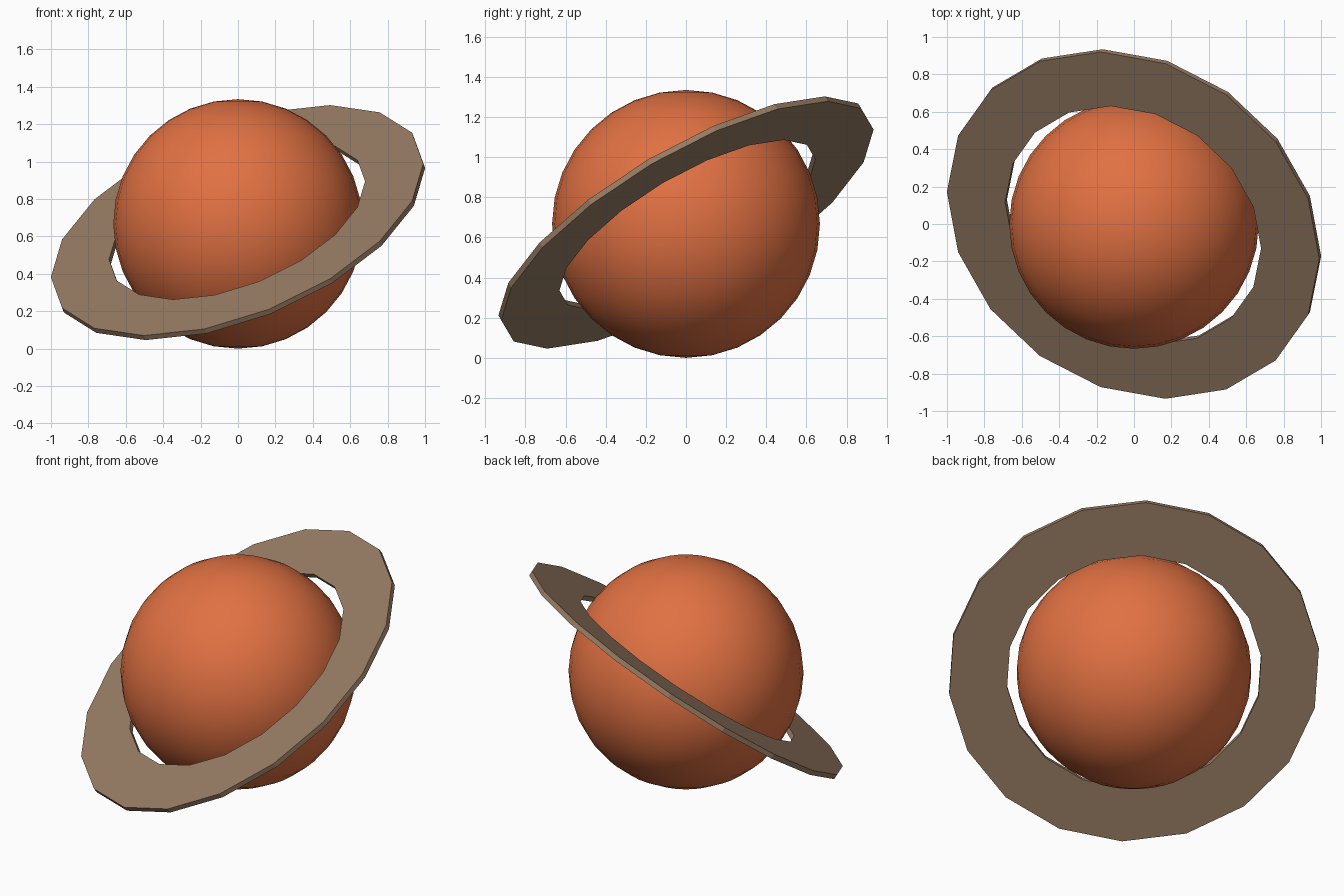
import bpy, bmesh, math
from mathutils import Matrix

if "Cube" in bpy.data.objects:
    bpy.data.objects.remove(bpy.data.objects["Cube"])


def material(name, rgb):
    m = bpy.data.materials.new(name)
    m.diffuse_color = (*rgb, 1)
    m.use_nodes = True
    m.node_tree.nodes["Principled BSDF"].inputs["Base Color"].default_value = m.diffuse_color
    return m


# Planet body: smooth sphere standing on the ground
bpy.ops.mesh.primitive_uv_sphere_add(segments=32, ring_count=16, radius=0.667, location=(0, 0, 0.667))
planet = bpy.context.object
planet.name = "planet"
planet.data.materials.append(material("orange", (0.75, 0.165, 0.055)))
bpy.ops.object.shade_smooth()

# Planet ring: flat 18-sided washer, tilted
SIDES, OUTER, INNER, HALF = 18, 1.056, 0.726, 0.015
profile = [(INNER, -HALF), (OUTER, -HALF), (OUTER, HALF), (INNER, HALF)]
bm = bmesh.new()
sections = []
for i in range(SIDES):
    a = math.tau * i / SIDES
    sections.append([bm.verts.new((r * math.cos(a), r * math.sin(a), z)) for r, z in profile])
for i in range(SIDES):
    s, t = sections[i], sections[(i + 1) % SIDES]
    for k in range(4):
        n = (k + 1) % 4
        bm.faces.new((s[k], t[k], t[n], s[n]))
bmesh.ops.recalc_face_normals(bm, faces=bm.faces)
mesh = bpy.data.meshes.new("planet_ring")
bm.to_mesh(mesh)
bm.free()
ring = bpy.data.objects.new("planet_ring", mesh)
bpy.context.collection.objects.link(ring)
mesh.materials.append(material("dusty brown", (0.31, 0.2, 0.125)))
ring.matrix_world = (Matrix.Translation((0, 0, 0.674))
                     @ Matrix.Rotation(math.radians(30.5), 4, 'X')
                     @ Matrix.Rotation(math.radians(-19.5), 4, 'Y'))
